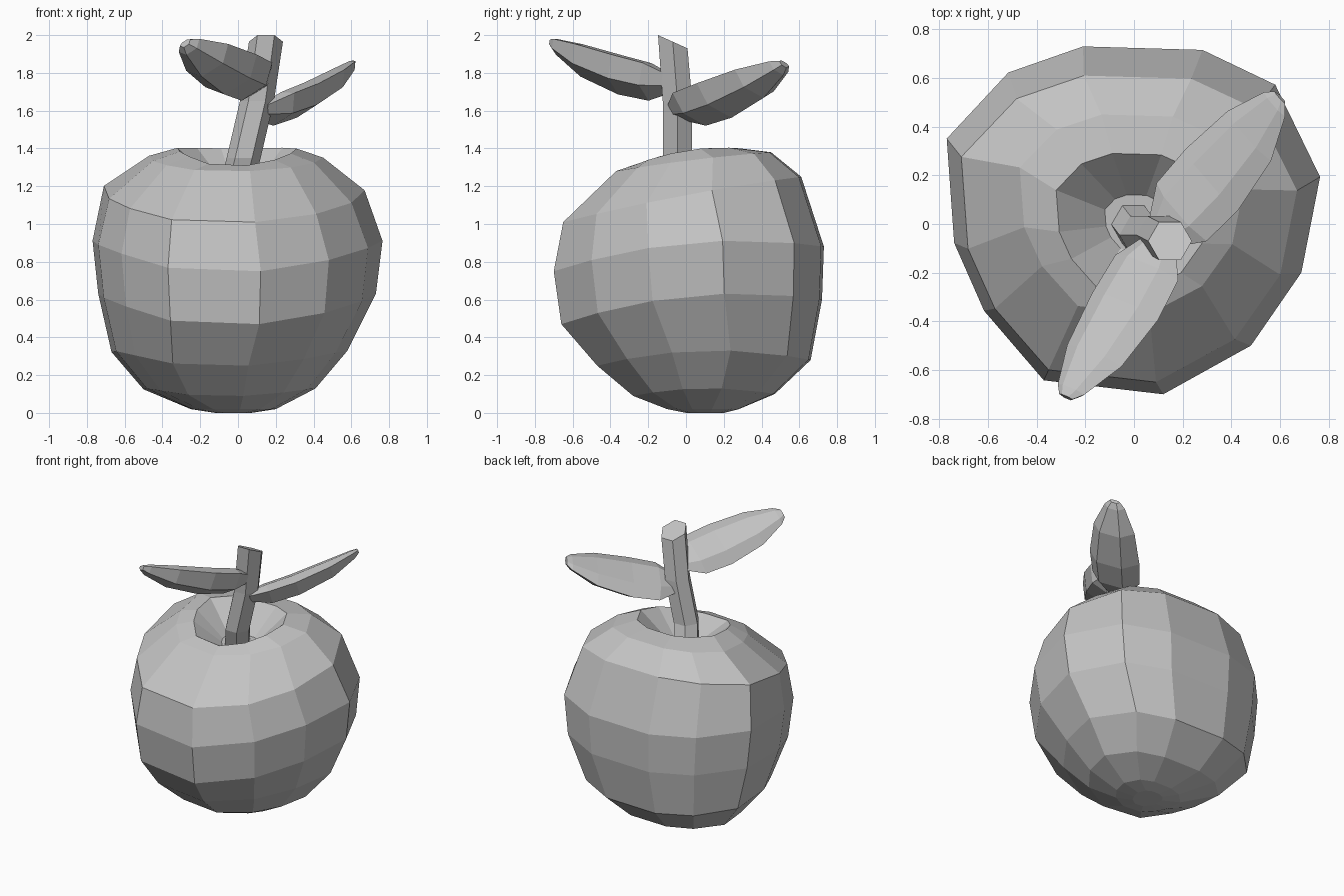
import bpy
import bmesh
import math
from mathutils import Vector

default_cube = bpy.data.objects.get("Cube")
if default_cube:
    bpy.data.objects.remove(default_cube, do_unlink=True)

# One plain colour for the whole fruit
grey = bpy.data.materials.new("plain_grey")
grey.use_nodes = True
colour = (0.55, 0.55, 0.55, 1)
grey.diffuse_color = colour
grey.node_tree.nodes["Principled BSDF"].inputs["Base Color"].default_value = colour


def loft(name, rings):
    """Join equal-length rings of points with quads and close both ends."""
    bm = bmesh.new()
    loops = [[bm.verts.new(point) for point in ring] for ring in rings]
    for lower, upper in zip(loops, loops[1:]):
        count = len(lower)
        for i in range(count):
            j = (i + 1) % count
            bm.faces.new((lower[i], lower[j], upper[j], upper[i]))
    bm.faces.new(list(reversed(loops[0])))
    bm.faces.new(loops[-1])
    bmesh.ops.recalc_face_normals(bm, faces=bm.faces)
    mesh = bpy.data.meshes.new(name)
    bm.to_mesh(mesh)
    bm.free()
    mesh.materials.append(grey)
    obj = bpy.data.objects.new(name, mesh)
    bpy.context.collection.objects.link(obj)
    return obj


# Fruit body: an uneven outline fitted to tilted rings, ending in a dimple
outline = [(1, .25), (.9, -.3), (.63, -.72), (.16, -1), (-.48, -.92),
           (-.8, -.52), (-.96, -.13), (-1, .47), (-.67, .85),
           (-.27, 1), (.37, .98), (.76, .78)]

# Each ring: left x, right x, front y, back y, then z at front, middle, back
body_rings = [
    (-.12, .07, 0, .2, 0, 0, 0),
    (-.25, .2, -.1, .28, .02, .02, .02),
    (-.5, .41, -.28, .47, .09, .13, .1),
    (-.67, .58, -.47, .66, .25, .33, .28),
    (-.74, .73, -.66, .72, .47, .62, .6),
    (-.77, .765, -.7, .73, .75, .9, .88),
    (-.71, .67, -.65, .61, 1.01, 1.15, 1.25),
    (-.47, .45, -.37, .45, 1.28, 1.34, 1.38),
    (-.32, .31, -.28, .29, 1.31, 1.39, 1.4),
    (-.12, .13, -.11, .12, 1.21, 1.22, 1.22),
]


def body_ring(left, right, front, back, z_front, z_middle, z_back):
    ring = []
    for u, v in outline:
        a, b = (u + 1) / 2, (v + 1) / 2
        ring.append((left + (right - left) * a,
                     front + (back - front) * b,
                     z_front * (1 - b) * (1 - 2 * b)
                     + z_middle * 4 * b * (1 - b)
                     + z_back * b * (2 * b - 1)))
    return ring


loft("fruit_body", [body_ring(*spec) for spec in body_rings])

# Stem: a bent six-sided rod with a slanted tip
stem_path = [(-.02, .02, 1.15), (.03, -.045, 1.35),
             (.1, -.045, 1.65), (.148, -.07, 1.965)]
stem_slopes = [0, 0, 0, -.45]
stem_rings = []
for (x, y, z), slope in zip(stem_path, stem_slopes):
    ring = []
    for i in range(6):
        angle = math.tau * i / 6
        dx, dy = .09 * math.cos(angle), .09 * math.sin(angle)
        ring.append((x + dx, y + dy, z + slope * dy))
    stem_rings.append(ring)
loft("stem", stem_rings)


def leaf(name, base, tip, across, half_width, thickness):
    """A banked lens-shaped blade with a deeper belly below."""
    base, tip = Vector(base), Vector(tip)
    along = (tip - base).normalized()
    across = Vector(across)
    across = (across - along * across.dot(along)).normalized()
    normal = along.cross(across)
    if normal.z < 0:
        normal.negate()
    section = [(1, 0), (.5, .5), (-.5, .5), (-1, 0), (-.5, -1), (.5, -1)]
    stations = [(0, .45), (.16, .95), (.4, 1), (.72, .82), (.95, .4), (1, .2)]
    rings = []
    for t, size in stations:
        centre = base.lerp(tip, t) - normal * (.03 * math.sin(math.pi * t))
        rings.append([centre + across * (half_width * size * s)
                      + normal * (thickness * size * h) for s, h in section])
    return loft(name, rings)


# Two leaves springing from the stem
leaf("front_leaf", (.11, -.07, 1.75), (-.28, -.71, 1.96), (.2, -.12, .15), .17, .1)
leaf("back_leaf", (.11, -.04, 1.6), (.6, .52, 1.85), (-.55, .75, -.36), .18, .09)
